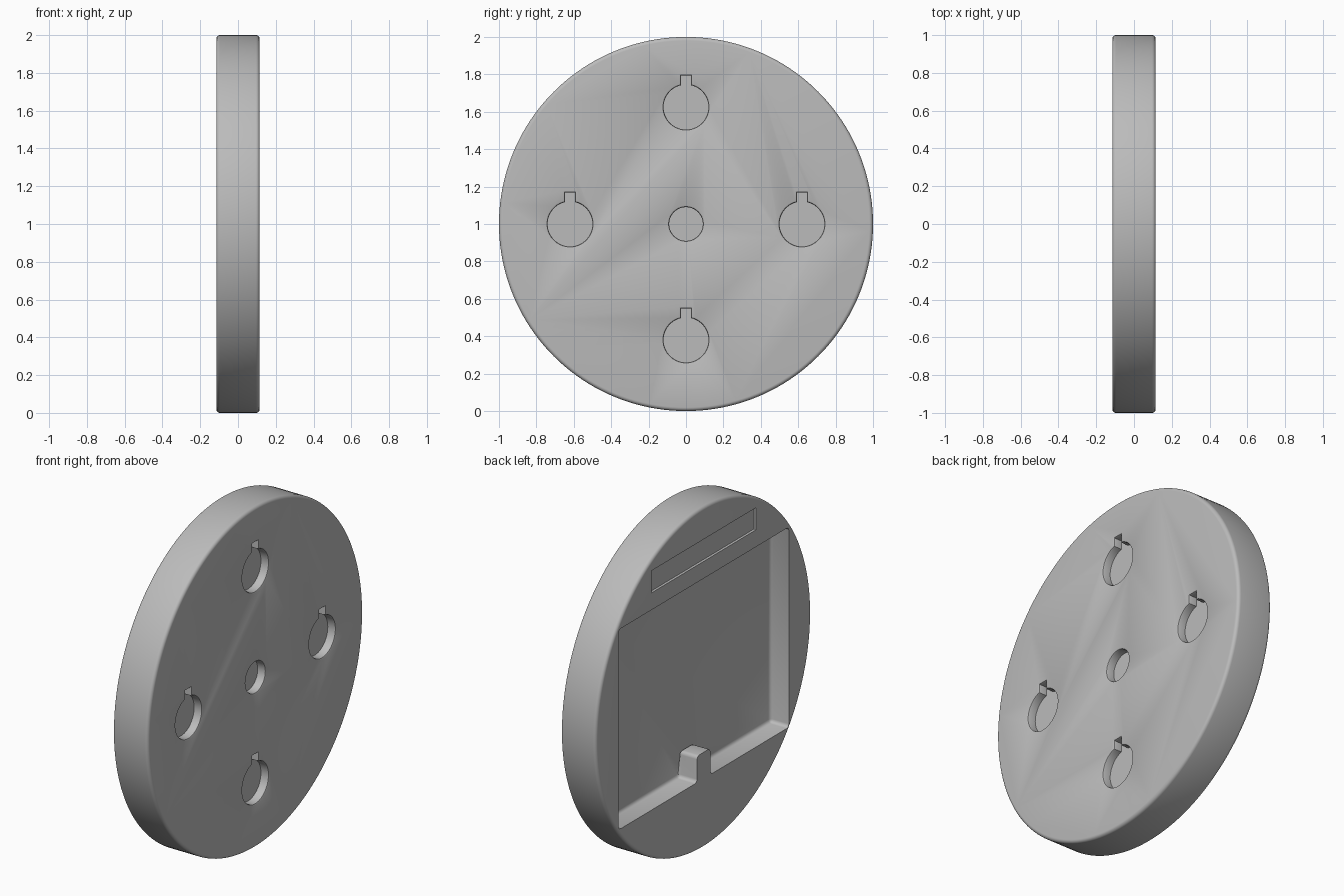
import bpy
import bmesh
from math import sin, cos, pi, asin

if "Cube" in bpy.data.objects:
    bpy.data.objects.remove(bpy.data.objects["Cube"])

HALF = 0.115    # half thickness of the disc
MID = 1.0       # height of the disc centre

grey = bpy.data.materials.new("light grey")
grey.use_nodes = True
colour = (0.5, 0.5, 0.5, 1)
grey.diffuse_color = colour
grey.node_tree.nodes["Principled BSDF"].inputs["Base Color"].default_value = colour


def loft(name, sections, bevel=0):
    """Solid through matching (x, outline) sections stacked along x."""
    bm = bmesh.new()
    rings = [[bm.verts.new((x, y, MID + z)) for y, z in pts] for x, pts in sections]
    n = len(rings[0])
    for a, b in zip(rings, rings[1:]):
        for i in range(n):
            j = (i + 1) % n
            bm.faces.new((a[i], a[j], b[j], b[i]))
    bm.faces.new(rings[0][::-1])
    bm.faces.new(rings[-1])
    if bevel:
        bmesh.ops.bevel(bm, geom=bm.edges[:], offset=bevel, segments=3,
                        profile=0.5, affect='EDGES')
    bmesh.ops.recalc_face_normals(bm, faces=bm.faces[:])
    mesh = bpy.data.meshes.new(name)
    bm.to_mesh(mesh)
    bm.free()
    mesh.materials.append(grey)
    obj = bpy.data.objects.new(name, mesh)
    bpy.context.collection.objects.link(obj)
    return obj


def circle(r, n):
    return [(r * cos(2 * pi * i / n), r * sin(2 * pi * i / n)) for i in range(n)]


def keyhole(grow, cy, cz):
    """Round hole with a square notch above it, widened by grow."""
    r, w, top = 0.12 + grow, 0.027 + grow, 0.168 + grow
    gap = asin(w / r)
    start, sweep, n = pi / 2 + gap, 2 * pi - 2 * gap, 48
    pts = [(r * cos(start + sweep * i / n), r * sin(start + sweep * i / n))
           for i in range(n + 1)]
    pts += [(w, top), (-w, top)]
    return [(cy + y, cz + z) for y, z in pts]


def rectangle(y, z0, z1):
    return [(-y, z0), (y, z0), (y, z1), (-y, z1)]


def cut(target, cutter):
    cutter.hide_render = True
    mod = target.modifiers.new("cut", 'BOOLEAN')
    mod.operation = 'DIFFERENCE'
    mod.solver = 'EXACT'
    mod.object = cutter
    bpy.context.view_layer.objects.active = target
    bpy.ops.object.modifier_apply(modifier=mod.name)
    bpy.data.objects.remove(cutter)


def pocket(name, outline, depth=0.05, lip=0.01):
    """Blind cutter for the +x face with a softened mouth."""
    return loft(name, [(HALF - depth, outline(0)), (HALF - lip, outline(0)),
                       (HALF - 0.003, outline(lip * 0.3)), (HALF, outline(lip)),
                       (HALF + 0.05, outline(lip))])


# Disc with a rounded rim
ROUND = 0.02
rim = []
for side in (-1, 1):
    arc = [(side * (HALF - ROUND + ROUND * sin(a)), circle(1 - ROUND + ROUND * cos(a), 160))
           for a in (pi / 2 * k / 5 for k in range(6))]
    rim += arc[::-1] if side < 0 else arc
disc = loft("disc", rim)

# Four notched pockets and the plain centre pocket
for cy, cz in ((0.62, 0), (-0.62, 0), (0, 0.625), (0, -0.62)):
    cut(disc, pocket("keyhole_cutter", lambda g: keyhole(g, cy, cz)))
cut(disc, pocket("centre_cutter", lambda g: circle(0.09 + g, 48)))

# Large rectangular recess with a tab rising from its lower wall
W, LOW, HIGH, TAB, TAB_TOP = 0.79, -0.595, 0.58, 0.062, -0.44
recess = [(-W, LOW), (-TAB, LOW), (-TAB, TAB_TOP), (TAB, TAB_TOP),
          (TAB, LOW), (W, LOW), (W, HIGH), (-W, HIGH)]
cut(disc, loft("recess_cutter", [(-HALF - 0.1, recess), (-HALF + 0.12, recess)], bevel=0.02))

# Shallow plain panel above the recess
panel = rectangle(0.486, 0.68, 0.81)
cut(disc, loft("panel_cutter", [(-HALF - 0.05, panel), (-HALF + 0.015, panel)]))

# Smooth shading with sharp edges kept
bpy.ops.object.select_all(action='DESELECT')
disc.select_set(True)
bpy.context.view_layer.objects.active = disc
bpy.ops.object.shade_smooth_by_angle(angle=pi / 6)
